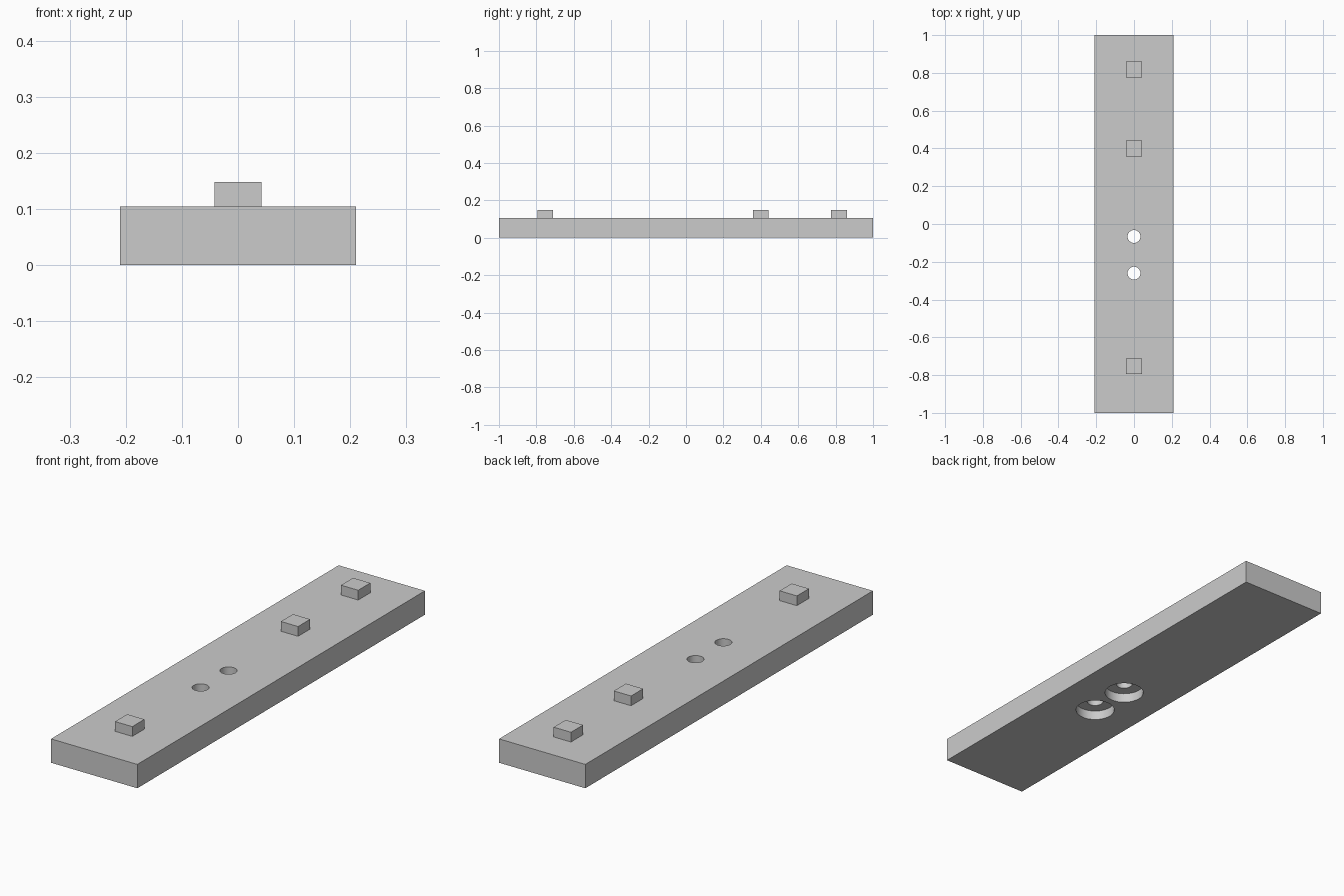
import bpy
import math

cube = bpy.data.objects.get("Cube")
if cube:
    bpy.data.objects.remove(cube, do_unlink=True)

grey = bpy.data.materials.new("plain_grey")
grey.use_nodes = True
colour = (0.6, 0.6, 0.6, 1)
grey.diffuse_color = colour
grey.node_tree.nodes["Principled BSDF"].inputs["Base Color"].default_value = colour

PLATE_TOP = 0.105
HOLES_Y = (-0.066, -0.26)
PEGS_Y = {"front_peg": -0.753, "middle_peg": 0.4, "back_peg": 0.818}


def box(name, y, size, bottom):
    """Box centred on x = 0, standing at the given height."""
    bpy.ops.mesh.primitive_cube_add(size=1, location=(0, y, bottom + size[2] / 2))
    obj = bpy.context.object
    obj.name = name
    obj.scale = size
    bpy.ops.object.transform_apply(location=False, rotation=False, scale=True)
    obj.data.materials.append(grey)
    return obj


def drill(target, y, radius, bottom, top):
    """Cut a round vertical hole between two heights."""
    bpy.ops.mesh.primitive_cylinder_add(
        vertices=48, radius=radius, depth=top - bottom,
        location=(0, y, (bottom + top) / 2))
    cutter = bpy.context.object
    cutter.data.materials.append(grey)
    cut = target.modifiers.new("drill", "BOOLEAN")
    cut.operation = "DIFFERENCE"
    cut.solver = "EXACT"
    cut.object = cutter
    bpy.context.view_layer.objects.active = target
    bpy.ops.object.modifier_apply(modifier=cut.name)
    bpy.data.objects.remove(cutter, do_unlink=True)


# Base plate with two counterbored screw holes opening underneath
plate = box("base_plate", 0, (0.42, 2, PLATE_TOP), 0)
for y in HOLES_Y:
    drill(plate, y, 0.082, -0.1, 0.042)
    drill(plate, y, 0.034, -0.1, 0.2)

bpy.ops.object.select_all(action="DESELECT")
plate.select_set(True)
bpy.context.view_layer.objects.active = plate
bpy.ops.object.shade_smooth_by_angle(angle=math.radians(30))

# Square locating pegs on top
for name, y in PEGS_Y.items():
    box(name, y, (0.084, 0.084, 0.043), PLATE_TOP)
